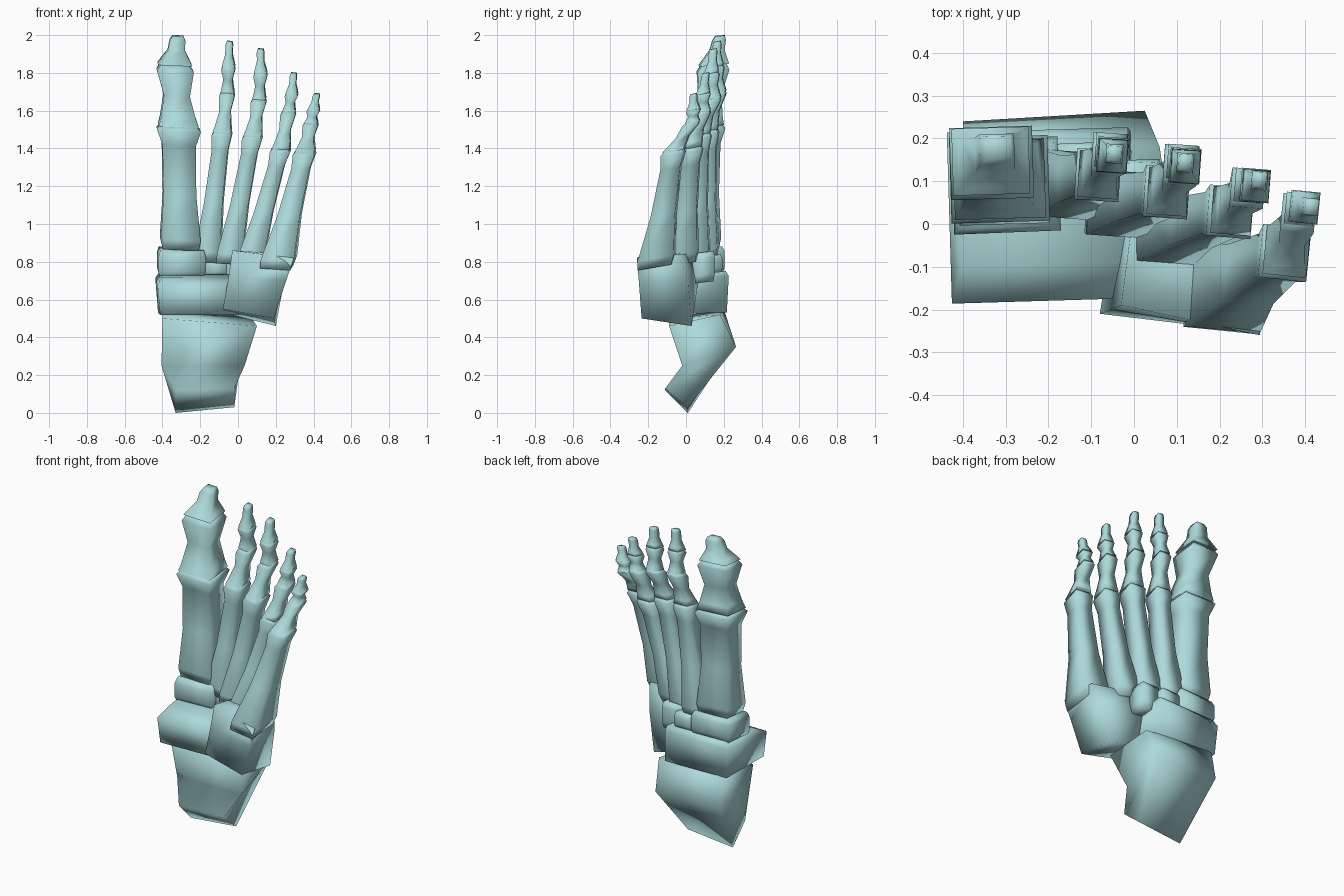
import bpy, bmesh, math

if "Cube" in bpy.data.objects:
    bpy.data.objects.remove(bpy.data.objects["Cube"])

mat = bpy.data.materials.new("pale_teal")
mat.diffuse_color = (.42, .70, .71, 1)
mat.use_nodes = True
mat.node_tree.nodes["Principled BSDF"].inputs["Base Color"].default_value = mat.diffuse_color


def loft(name, rings, twist=0.0):
    """Four-sided loft; ring = (x, y, z, half_x, half_y, slope_along_y, slope_along_x)."""
    c, s = math.cos(twist), math.sin(twist)
    loops = []
    for x, y, z, hx, hy, sy, sx in rings:
        loop = []
        for a, b in ((-1, -1), (1, -1), (1, 1), (-1, 1)):
            dx, dy = a * hx * c - b * hy * s, a * hx * s + b * hy * c
            loop.append((x + dx, y + dy, z + sy * dy + sx * dx))
        loops.append(loop)
    skin(name, loops)


def skin(name, rings):
    """Join successive four-point rings, cap the ends and shade smoothly."""
    bm = bmesh.new()
    loops = [[bm.verts.new(v) for v in ring] for ring in rings]
    for lo, hi in zip(loops, loops[1:]):
        for i in range(4):
            j = (i + 1) % 4
            bm.faces.new((lo[i], lo[j], hi[j], hi[i]))
    bm.faces.new(loops[0][::-1])
    bm.faces.new(loops[-1])
    bmesh.ops.recalc_face_normals(bm, faces=bm.faces)
    me = bpy.data.meshes.new(name)
    bm.to_mesh(me)
    bm.free()
    for p in me.polygons:
        p.use_smooth = True
    me.set_sharp_from_angle(angle=math.radians(97))
    me.materials.append(mat)
    bpy.context.collection.objects.link(bpy.data.objects.new(name, me))


# Waisted profiles along a bone: (fraction of length, width factor)
METATARSAL = [(0, .9), (.08, 1), (.45, .8), (.85, .8), (.97, 1.03), (1, .85)]
PHALANX = [(0, .95), (.15, .85), (.5, .68), (.9, 1.05), (1, .85)]
DISTAL = [(0, 1), (.15, .95), (.5, .74), (.85, 1.0), (1, .9)]


def bone(name, p, q, profile, depth, twist, slope):
    rings = []
    for t, w in profile:
        x, y, z, r = (a + (b - a) * t for a, b in zip(p, q))
        rings.append((x, y, z, r * w, r * w * depth, slope, -.05))
    loft(name, rings, twist)


# Toe rays: joints from metatarsal base to toe tip as (x, y, z, half width)
rays = [
    ("big_toe", .87, .03, [(-.305, .09, .87, .105), (-.315, .105, 1.52, .112),
                           (-.335, .147, 1.845, .09), (-.318, .18, 1.997, .032)]),
    ("second_toe", 1.15, -.07, [(-.165, .09, .81, .07), (-.082, .115, 1.495, .05),
                                (-.055, .172, 1.70, .037), (-.05, .16, 1.835, .034),
                                (-.045, .165, 1.967, .017)]),
    ("third_toe", 1.15, -.07, [(-.05, .045, .80, .068), (.08, .075, 1.475, .05),
                               (.113, .145, 1.665, .037), (.12, .135, 1.80, .034),
                               (.12, .145, 1.927, .017)]),
    ("fourth_toe", 1.15, -.08, [(.06, -.02, .79, .07), (.23, .03, 1.405, .05),
                                (.27, .09, 1.60, .036), (.285, .09, 1.69, .032),
                                (.295, .105, 1.80, .016)]),
    ("little_toe", 1.1, -.1, [(.205, -.16, .775, .09), (.357, -.065, 1.39, .054),
                              (.388, .035, 1.54, .036), (.40, .04, 1.605, .032),
                              (.417, .04, 1.69, .016)]),
]
for name, depth, twist, pts in rays:
    n = len(pts) - 1
    for i in range(n):
        prof = METATARSAL if i == 0 else DISTAL if i == n - 1 else PHALANX
        part = ("metatarsal" if i == 0 else "distal_phalanx" if i == n - 1
                else "proximal_phalanx" if i == 1 else "middle_phalanx")
        bone(name + "_" + part, pts[i], pts[i + 1], prof, depth, twist,
             .1 if name == "big_toe" else .18)

# Ankle block, bent in side view
skin("ankle_bone", [
    [(-.33, -.11, .12), (-.02, -.11, .13), (-.02, .01, .03), (-.33, .01, .0)],
    [(-.405, -.02, .25), (.035, -.02, .25), (.025, .265, .35), (-.40, .24, .35)],
    [(-.40, -.09, .50), (.10, -.09, .46), (.06, .18, .52), (-.40, .20, .55)]])

# Navicular slab above the ankle block
loft("navicular", [(-.21, .02, .525, .208, .19, .03, 0),
                   (-.22, .02, .70, .212, .2, .1, .02),
                   (-.21, .055, .735, .2, .15, .1, 0)], .03)

# Three small wedge bones
for name, x, y, z0, z1, hx, hy in (("medial_wedge", -.3, .09, .72, .87, .125, .11),
                                   ("middle_wedge", -.115, .11, .73, .83, .065, .08),
                                   ("lateral_wedge", .0, .09, .69, .85, .062, .06)):
    d = z1 - z0
    loft(name, [(x, y, z0, hx * .9, hy * .88, .12, 0),
                (x, y, z0 + d * .25, hx, hy, .12, 0),
                (x, y, z0 + d * .8, hx, hy, .12, 0),
                (x, y, z1, hx * .93, hy * .88, .12, 0)], .04)

# Cuboid: skewed block on the outer side
skin("cuboid_bone", [
    [(-.08, -.21, .55), (.19, -.235, .50), (.2, .03, .46), (-.04, .03, .52)],
    [(-.05, -.2, .72), (.255, -.25, .70), (.245, .01, .70), (-.01, .065, .70)],
    [(-.03, -.19, .86), (.295, -.26, .82), (.28, -.04, .84), (.0, .04, .84)]])
